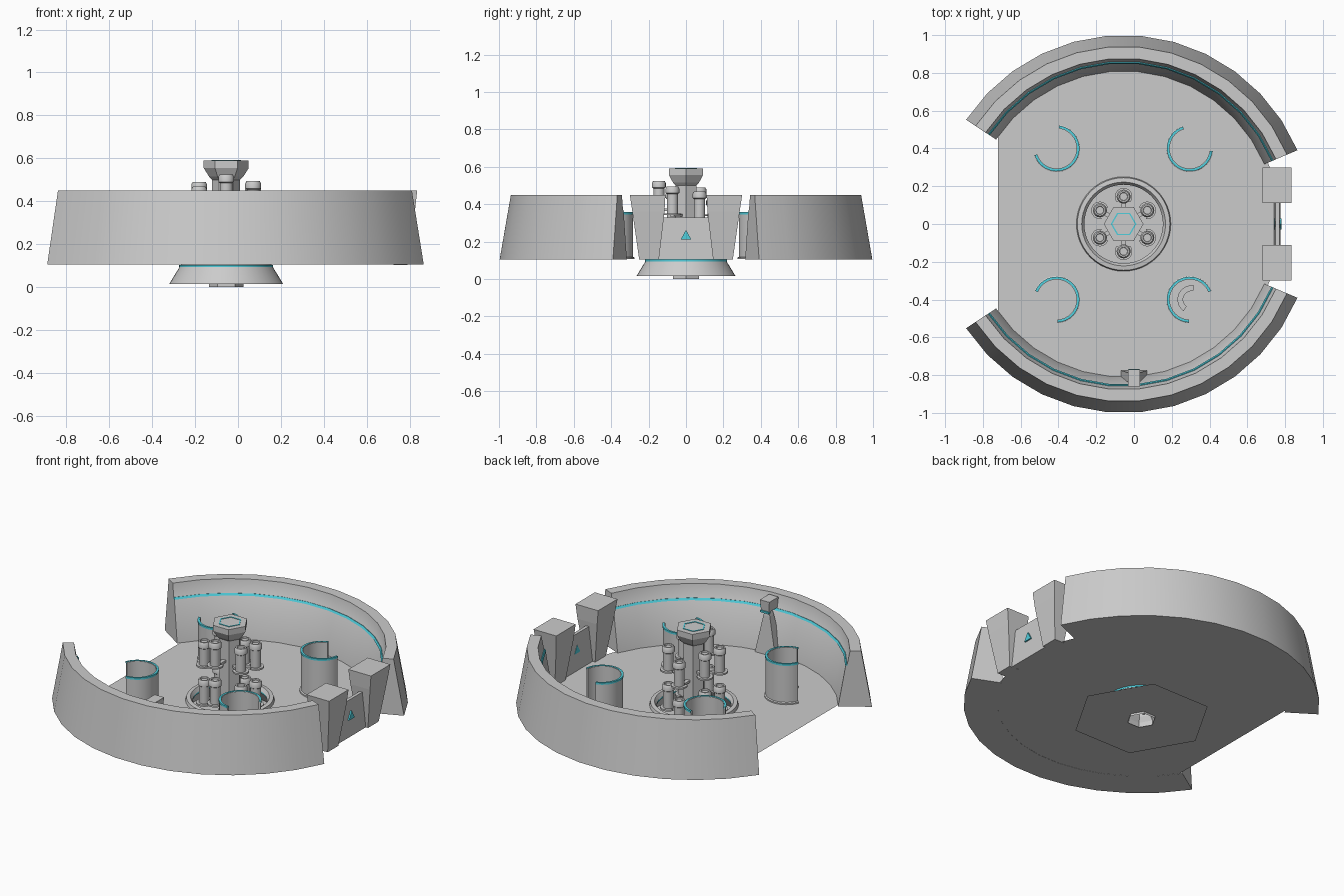
import bpy, bmesh
from math import sin, cos, radians, pi

if "Cube" in bpy.data.objects:
    bpy.data.objects.remove(bpy.data.objects["Cube"])

CX = -0.055  # axis of the round layout
glow = bpy.data.materials.new("cyan_glow")
glow.diffuse_color = (0.08, 0.62, 0.72, 1)
glow.use_nodes = True
glow.node_tree.nodes["Principled BSDF"].inputs["Base Color"].default_value = glow.diffuse_color


def finish(name, bm, mat=None, smooth=False):
    bmesh.ops.recalc_face_normals(bm, faces=bm.faces)
    me = bpy.data.meshes.new(name)
    bm.to_mesh(me)
    bm.free()
    ob = bpy.data.objects.new(name, me)
    bpy.context.collection.objects.link(ob)
    if mat:
        me.materials.append(mat)
    if smooth:
        bpy.ops.object.select_all(action='DESELECT')
        ob.select_set(True)
        bpy.context.view_layer.objects.active = ob
        bpy.ops.object.shade_smooth_by_angle(angle=radians(35))
    return ob


def lathe(name, prof, seg, a0=0, a1=360, c=(CX, 0), closed=False, mat=None, smooth=True, lid=False):
    """Turn an (r, z) profile about the vertical through c; arcs get end caps."""
    bm = bmesh.new()
    full = a1 - a0 == 360
    rings = []
    for i in range(seg + (not full)):
        a = radians(a0 + (a1 - a0) * i / seg)
        rings.append([bm.verts.new((c[0] + r * cos(a), c[1] + r * sin(a), z)) for r, z in prof])
    n = len(prof)
    for i in range(seg):
        p, q = rings[i], rings[(i + 1) % len(rings)]
        for j in range(n if closed else n - 1):
            k = (j + 1) % n
            bm.faces.new((p[j], q[j], q[k], p[k]))
    if closed and not full:
        bm.faces.new(rings[0])
        bm.faces.new(rings[-1])
    if lid:
        bm.faces.new([r[-1] for r in rings])
    return finish(name, bm, mat, smooth)


def taper(name, levels, mat=None):
    """Stack of rectangles (x0, x1, y0, y1, z) joined into a solid."""
    bm = bmesh.new()
    rings = [[bm.verts.new((x, y, z)) for x, y in ((a, c), (b, c), (b, d), (a, d))]
             for a, b, c, d, z in levels]
    for p, q in zip(rings, rings[1:]):
        for j in range(4):
            k = (j + 1) % 4
            bm.faces.new((p[j], p[k], q[k], q[j]))
    bm.faces.new(rings[0])
    bm.faces.new(rings[-1])
    return finish(name, bm, mat)


# Floor: thin disc cut straight on the left, with a round pit
floor = lathe("floor", [(0.21, 0.106), (0.83, 0.106)], 96, smooth=False)
for v in floor.data.vertices:
    v.co.x = max(v.co.x, -0.72)

# Pit under the floor and its hexagonal base plate
lathe("pit_wall", [(0.265, 0.015), (0.21, 0.106)], 48)
lathe("base_plate", [(0.08, 0.013), (0.395, 0.013)], 6, smooth=False)
lathe("pit_glow_ring", [(0.219, 0.094), (0.219, 0.104), (0.21, 0.104), (0.21, 0.094)], 48,
      closed=True, mat=glow)
lathe("pit_rim", [(0.25, 0.106), (0.245, 0.125), (0.222, 0.128), (0.208, 0.106)], 48, closed=True)

# Two curved outer walls with a glowing stripe inside
wall = [(1.0, 0.105), (0.94, 0.45), (0.877, 0.45), (0.862, 0.37), (0.852, 0.355), (0.81, 0.105)]
stripe = [(0.862, 0.358), (0.864, 0.368), (0.857, 0.37), (0.850, 0.358)]
for side, a0, a1 in (("back", 23, 146.5), ("front", 213.5, 337)):
    lathe(side + "_wall", wall, 12, a0, a1, closed=True)
    lathe(side + "_wall_stripe", stripe, 12, a0, a1, closed=True, mat=glow)

# Gate towers and panel
for s, side in ((1, "back"), (-1, "front")):
    def span(a, b):
        return (a, b) if s > 0 else (-b, -a)
    taper(side + "_gate_tower", [(0.725, 0.79, *span(0.145, 0.25), 0.103),
                                 (0.69, 0.825, *span(0.115, 0.287), 0.36),
                                 (0.68, 0.835, *span(0.11, 0.30), 0.45)])
taper("gate_panel", [(0.742, 0.775, -0.16, 0.16, 0.103), (0.75, 0.77, -0.12, 0.12, 0.33)])
bm = bmesh.new()
tri = [(-0.028, 0.212), (0.028, 0.212), (0, 0.262)]
for x in (0.745, 0.781):
    bm.faces.new([bm.verts.new((x, y, z)) for y, z in tri])
bm.verts.ensure_lookup_table()
for j in range(3):
    k = (j + 1) % 3
    bm.faces.new([bm.verts[i] for i in (j, k, k + 3, j + 3)])
finish("gate_sign", bm, glow)

# Four open round booths, openings facing outwards
for name, x, y, a in (("back_left", -0.41, 0.4, 140), ("back_right", 0.295, 0.4, 50),
                      ("front_left", -0.41, -0.4, 215), ("front_right", 0.295, -0.4, 325)):
    a0, a1 = a + 57, a + 303
    lathe(name + "_booth", [(0.125, 0.106), (0.125, 0.114), (0.118, 0.118), (0.118, 0.355),
                            (0.106, 0.355), (0.106, 0.106)], 28, a0, a1, (x, y), True)
    lathe(name + "_booth_glow", [(0.121, 0.345), (0.121, 0.357), (0.109, 0.357), (0.109, 0.345)],
          28, a0, a1, (x, y), True, glow)
lathe("booth_bench", [(0.075, 0.106), (0.075, 0.15), (0.045, 0.15), (0.045, 0.106)], 16,
      80, 235, (0.305, -0.4), True)

# Central hexagonal column, hollow from below
lathe("column", [(0.08, 0), (0.08, 0.03), (0.065, 0.06), (0.065, 0.5), (0.08, 0.515),
                 (0.105, 0.555), (0.105, 0.59), (0.06, 0.59)], 6, smooth=False, lid=True)
lathe("column_glow", [(0.068, 0.589), (0.068, 0.593), (0.06, 0.593), (0.06, 0.589)], 6,
      closed=True, mat=glow, smooth=False)

# Canisters in two tiers around the column, each on a small arm
tops = (0.468, 0.43, 0.49, 0.468, 0.525, 0.495)
for i, top in enumerate(tops):
    a = pi / 6 + i * pi / 3
    c = (CX + 0.145 * cos(a), 0.145 * sin(a))
    for tier, t in (("upper", top), ("lower", top - 0.235)):
        b = t - 0.15
        lathe(f"{tier}_canister_{i + 1}",
              [(0.0, b), (0.03, b), (0.03, b + 0.11), (0.037, b + 0.115), (0.037, t - 0.012),
               (0.03, t), (0.022, t), (0.02, t - 0.008)], 16, c=c, lid=True)
        lathe(f"{tier}_cradle_{i + 1}",
              [(0.046, b - 0.004), (0.046, b + 0.006), (0.028, b + 0.006), (0.028, b - 0.004)],
              16, a * 180 / pi - 130, a * 180 / pi + 130, c, True)
        arm = taper(f"{tier}_arm_{i + 1}", [(0.05, 0.15, -0.012, 0.012, b - 0.012),
                                            (0.05, 0.15, -0.012, 0.012, b + 0.002)])
        arm.location.x = CX
        arm.rotation_euler.z = a

# Lookout stand at the front wall
taper("stand_leg", [(-0.07, 0.07, -0.85, -0.775, 0.106), (-0.022, 0.022, -0.83, -0.79, 0.34),
                    (-0.012, 0.012, -0.825, -0.795, 0.375)])
taper("stand_box", [(-0.028, 0.028, -0.855, -0.775, 0.375), (-0.032, 0.032, -0.86, -0.77, 0.44)])
taper("stand_glow", [(-0.03, 0.03, -0.783, -0.767, 0.365), (-0.03, 0.03, -0.783, -0.767, 0.377)], glow)
